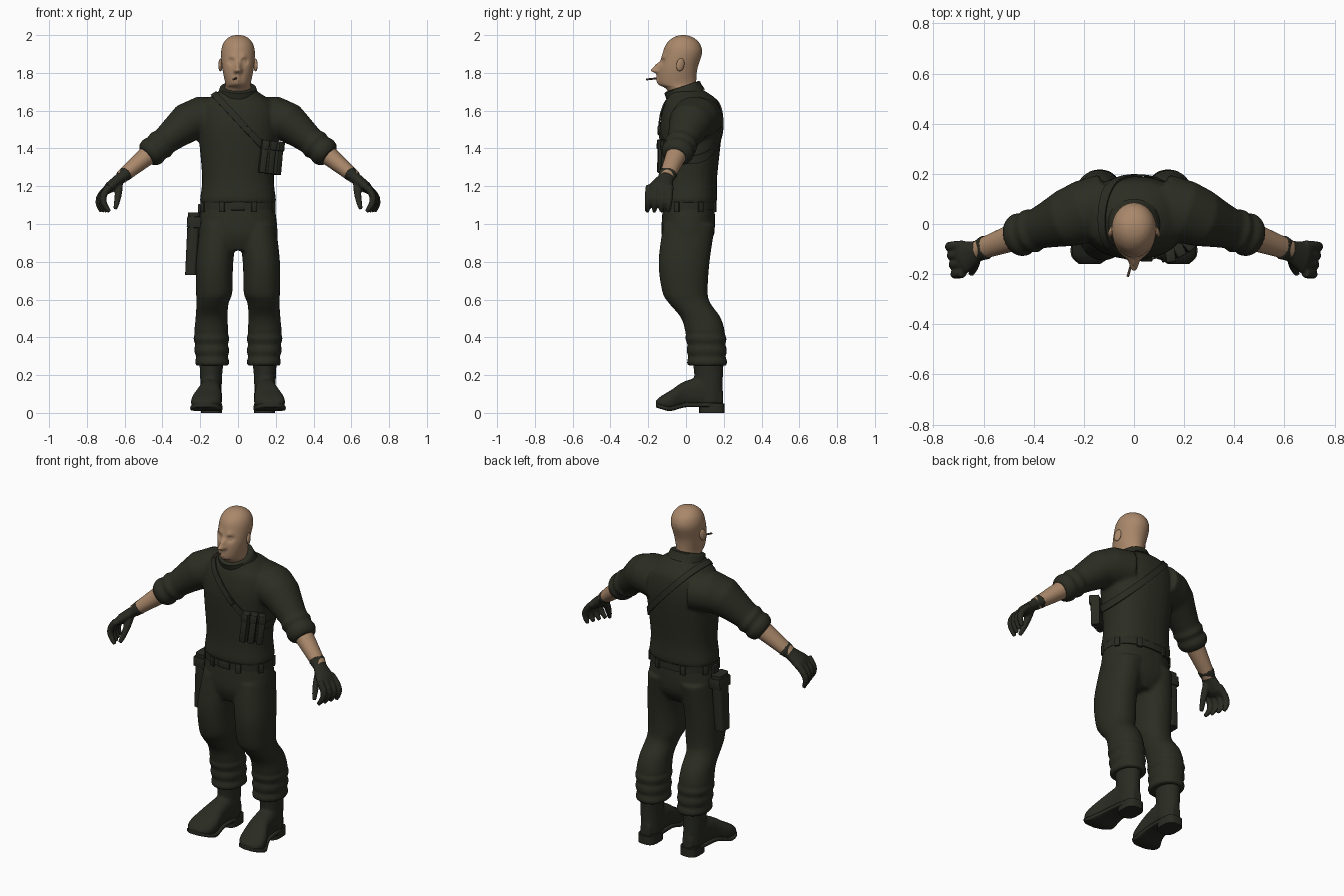
import bpy, bmesh, math
from mathutils import Vector, Matrix
from mathutils.bvhtree import BVHTree

cube = bpy.data.objects.get("Cube")
if cube:
    bpy.data.objects.remove(cube, do_unlink=True)

Y = Vector((0, 1, 0))
SIDES = (("left", 1), ("right", -1))


def material(name, rgb):
    m = bpy.data.materials.new(name)
    m.use_nodes = True
    m.diffuse_color = (*rgb, 1)
    m.node_tree.nodes["Principled BSDF"].inputs["Base Color"].default_value = (*rgb, 1)
    return m


cloth = material("dark olive cloth", (0.024, 0.026, 0.016))
leather = material("dark olive leather", (0.022, 0.024, 0.016))
skin = material("tan skin", (0.4, 0.245, 0.145))
paper = material("brown paper", (0.07, 0.045, 0.03))


def finish(name, bm, mat, mods=(), angle=50):
    """Turn a bmesh into an object with its modifiers applied."""
    bmesh.ops.recalc_face_normals(bm, faces=bm.faces)
    mesh = bpy.data.meshes.new(name)
    bm.to_mesh(mesh)
    bm.free()
    obj = bpy.data.objects.new(name, mesh)
    bpy.context.collection.objects.link(obj)
    for kind, settings in mods:
        mod = obj.modifiers.new(kind.title(), kind)
        for key, value in settings.items():
            setattr(mod, key, value)
    if mods:
        graph = bpy.context.evaluated_depsgraph_get()
        baked = bpy.data.meshes.new_from_object(obj.evaluated_get(graph))
        obj.modifiers.clear()
        obj.data = baked
    obj.data.materials.clear()
    obj.data.materials.append(mat)
    bpy.ops.object.select_all(action='DESELECT')
    obj.select_set(True)
    bpy.context.view_layer.objects.active = obj
    bpy.ops.object.shade_smooth_by_angle(angle=math.radians(angle))
    return obj


def fuse(voxel, rounds):
    return [('REMESH', dict(mode='VOXEL', voxel_size=voxel)),
            ('SMOOTH', dict(factor=0.5, iterations=rounds))]


def oval(power=2, sides=32):
    """Unit superellipse as (cosine, sine) pairs."""
    for k in range(sides):
        a = math.tau * k / sides
        yield [math.copysign(abs(f) ** (2 / power), f) for f in (math.cos(a), math.sin(a))]


def bridge(bm, loops):
    """Skin closed loops of points and cap both ends."""
    loops = [[bm.verts.new(p) for p in loop] for loop in loops]
    for low, high in zip(loops, loops[1:]):
        for k in range(len(low)):
            bm.faces.new((low[k - 1], low[k], high[k], high[k - 1]))
    bm.faces.new(loops[0])
    bm.faces.new(loops[-1])
    return bm


def smooth(rows, steps=4):
    """Spline more rows between the given ones."""
    pts = [rows[0], *rows, rows[-1]]
    out = []
    for p, q, r, s in zip(pts, pts[1:], pts[2:], pts[3:]):
        for t in (k / steps for k in range(steps)):
            out.append([b + t / 2 * (c - a + t * (2 * a - 5 * b + 4 * c - d + t * (3 * (b - c) + d - a)))
                        for a, b, c, d in zip(p, q, r, s)])
    return out + [rows[-1]]


def centred(rows):
    return [(h, -half, half, low, high) for h, half, low, high in rows]


def stack(bm, rows, s=1, power=2, lying=False):
    """Sections (height, inner x, outer x, front, back); lying ones run along y."""
    loops = []
    for h, x0, x1, b0, b1 in rows:
        loop = []
        for c, d in oval(power):
            x = s * (x0 + x1 + c * (x1 - x0)) / 2
            b = (b0 + b1 + d * (b1 - b0)) / 2
            loop.append((x, h, b) if lying else (x, b, h))
        loops.append(loop)
    return bridge(bm, loops)


def tube(bm, rings, s=1):
    """Rings (centre, thickness, width) square to the path they follow."""
    centres = [Vector((c[0] * s, c[1], c[2])) for c, _, _ in rings]
    loops = []
    for i, (_, thick, wide) in enumerate(rings):
        t = centres[min(i + 1, len(rings) - 1)] - centres[max(i - 1, 0)]
        u = Y.cross(t).normalized()
        v = t.cross(u).normalized()
        loops.append([centres[i] + u * c * thick + v * d * wide for c, d in oval()])
    return bridge(bm, loops)


def box(name, loc, size, mat=leather, turn=0, tilt=0, bevel=0.005):
    bm = bmesh.new()
    spin = Matrix.Rotation(turn, 4, 'Z') @ Matrix.Rotation(tilt, 4, 'Y')
    bmesh.ops.create_cube(bm, size=1, matrix=Matrix.Translation(loc) @ spin @ Matrix.Diagonal((*size, 1)))
    return finish(name, bm, mat, [('BEVEL', dict(width=bevel, segments=2))], 40)


def arm(x):
    """Centre line of the arm at a distance from the body's middle."""
    return Vector((x, 0.12 - 0.36 * x, min(1.56, 1.76 - 0.83 * x)))


# Shirt: trunk and sleeves fused, with rolled cuffs
trunk = [(1.11, .2, -.13, .16), (1.14, .2, -.135, .165), (1.25, .19, -.13, .165), (1.5, .21, -.14, .19),
         (1.62, .2, -.12, .18), (1.67, .15, -.1, .15), (1.71, .09, -.09, .09)]
sleeve = [(.1, .11), (.2, .115), (.27, .105), (.34, .085), (.39, .073), (.41, .083), (.43, .071),
          (.45, .081), (.47, .075), (.485, .06)]
bm = stack(bmesh.new(), smooth(centred(trunk)), power=2.3)
for _, s in SIDES:
    tube(bm, [(arm(x), r, r * 1.1) for x, r in sleeve], s)
shirt = finish("shirt", bm, cloth, fuse(.01, 4), 60)

# Collar, lower at the throat than at the nape
collar = [(1.68, .11, -.1, .1), (1.715, .1, -.11, .08), (1.73, .095, -.115, .075), (1.735, .085, -.105, .065)]
bm = stack(bmesh.new(), centred(collar))
for v in bm.verts:
    v.co.z += v.co.y / 3
finish("collar", bm, cloth)

# Trousers: hips and legs fused, with gathered folds above the boots
hips = [(1.12, .19, -.12, .15), (.95, .21, -.13, .15), (.86, .18, -.1, .1)]
leg = [(1, 0, .2, -.12, .155), (.8, .025, .222, -.145, .125), (.64, .03, .222, -.125, .115),
       (.58, .05, .22, -.09, .13), (.5, .055, .225, -.025, .185), (.4, .05, .232, 0, .21), (.25, .05, .222, .01, .215)]
folded = []
for z, *sides in smooth(leg, 8):
    fold = .006 * math.sin(z * 100) if z < .42 else 0
    folded.append((z, *(edge + fold * sign for edge, sign in zip(sides, (-1, 1, -1, 1)))))
bm = stack(bmesh.new(), smooth(centred(hips)), power=2.3)
for _, s in SIDES:
    stack(bm, folded, s, 2.2)
finish("trousers", bm, cloth, fuse(.01, 4), 60)

# Head
skull = [(1.68, .07, -.08, .07), (1.72, .07, -.11, .065), (1.745, .068, -.145, .055), (1.82, .083, -.145, .06),
         (1.9, .09, -.125, .085), (1.945, .083, -.11, .079), (1.975, .065, -.085, .056), (1.993, .04, -.055, .025),
         (2, .012, -.025, -.003)]
head = finish("head", stack(bmesh.new(), smooth(centred(skull))), skin,
              [('SUBSURF', dict(levels=2, render_levels=2))], 60)
# Nose, nostrils, bridge, sockets, eyeballs, brows, lips and chin: x, z, push, spread
face = [(0, 1.815, -.036, .016), (.012, 1.81, -.014, .01), (0, 1.84, -.02, .016), (.035, 1.86, .015, .016),
        (.035, 1.86, -.008, .008), (.03, 1.885, -.006, .017), (0, 1.785, -.008, .013),
        (0, 1.765, -.008, .012), (0, 1.745, -.007, .018)]
for v in head.data.vertices:
    x, y, z = v.co
    if y < -.05:
        v.co.y += sum(push * math.exp(-((abs(x) - fx) ** 2 + (z - fz) ** 2) / spread ** 2)
                      for fx, fz, push, spread in face)

# Cigarette
ends = (-.005, -.14, 1.773), (-.025, -.21, 1.765)
finish("cigarette", tube(bmesh.new(), [(p, .005, .005) for p in ends]), paper)

palm = [(0, .04, .05), (.3, .03, .042), (.8, .03, .065), (1, .02, .065)]
foot = [(.195, .11, .17, .03, .12), (.12, .09, .195, .03, .19), (0, .09, .21, .03, .17),
        (-.08, .085, .245, .01, .12), (-.13, .1, .245, .02, .09), (-.16, .14, .215, .03, .065)]
shaft = [(.05, .085, .195, .045, .195), (.18, .085, .2, .045, .195), (.28, .075, .205, .035, .2)]
heel = [(z, .085, .195, .07, .205) for z in (0, .05)]
fractions = [k / 6 for k in range(7)]
for side, s in SIDES:
    # Ear, swept back from the cheek
    bm = bmesh.new()
    place = Matrix.Translation((s * .092, -.03, 1.843)) @ Matrix.Rotation(s * .35, 4, 'Z') @ Matrix.Rotation(-.2, 4, 'X')
    bmesh.ops.create_uvsphere(bm, u_segments=20, v_segments=14, radius=1,
                              matrix=place @ Matrix.Diagonal((.01, .022, .035, 1)))
    finish(side + "_ear", bm, skin)

    # Bare forearm
    rings = [(arm(.43 + .19 * t), .057 - .023 * t, .06 - .02 * t) for t in fractions]
    finish(side + "_forearm", tube(bmesh.new(), rings, s), skin)

    # Gloved hand with curled fingers and a hanging thumb
    wrist, knuckles = arm(.59), Vector((.7, -.142, 1.175))
    bm = tube(bmesh.new(), [(wrist.lerp(knuckles, t), a, b) for t, a, b in palm], s)
    for i in range(4):
        rings = []
        for t in fractions:
            r = .019 - .008 * t ** 3
            p = (.68 + .035 * math.sin(math.pi * t) + .014 * i * t, .037 * i - .195 - .01 * t, 1.2 - .135 * t)
            rings.append((p, r, r))
        tube(bm, rings, s)
    rings = []
    for t in fractions:
        r = .021 - .01 * t ** 2
        rings.append(((.63 + .02 * t * t, -.125 - .075 * t, 1.22 - .14 * t), r, r))
    tube(bm, rings, s)
    finish(side + "_glove", bm, leather, fuse(.006, 3), 60)

    # Boot with a sole that follows the foot, and a block heel
    bm = stack(bmesh.new(), smooth(shaft), s)
    stack(bm, smooth(foot), s, 2.6, lying=True)
    finish(side + "_boot", bm, leather, fuse(.008, 4), 60)
    sole = [(y, x0 - .004, x1 + .004, low, low + .025) for y, x0, x1, low, _ in smooth(foot)]
    finish(side + "_sole", stack(bmesh.new(), sole, s, 5, lying=True), leather)
    finish(side + "_heel", stack(bmesh.new(), heel, s, 3), leather)

# Belt, buckle and loops
belt = [(z, .198, -.13, .16) for z in (1.075, 1.115)]
finish("belt", stack(bmesh.new(), centred(belt), power=2.3), leather)
box("buckle", (0, -.13, 1.095), (.075, .016, .045))
for i, (c, d) in enumerate(oval(2.3, 16)):
    if i % 2:
        box(f"belt_loop_{i // 2 + 1}", (c * .198, .015 + d * .145, 1.09), (.016, .03, .055),
            turn=math.atan2(d * .2, c * .15), bevel=.003)

# Chest strap laid on the shirt, from the right shoulder to the left flank
tree = BVHTree.FromPolygons([v.co for v in shirt.data.vertices], [p.vertices for p in shirt.data.polygons])
along = Vector((-.68, 0, .73)).normalized()
across = along.cross(Y)
bm = bmesh.new()
rows = []
for c, d in oval(sides=72):
    ray = along * c + Y * d
    row = []
    for w in (-.017, .017):
        hit = tree.ray_cast(Vector((.03, .03, 1.52)) + across * w, ray)[0]
        row.append(bm.verts.new(hit + ray * .002))
    rows.append(row)
for a, b in zip(rows, rows[1:] + rows[:1]):
    bm.faces.new((a[0], a[1], b[1], b[0]))
finish("chest_strap", bm, leather, [('SOLIDIFY', dict(thickness=.007, offset=1))])
box("strap_buckle", (.05, -.14, 1.495), (.045, .02, .03), tilt=.8)

# Chest pouches with flaps, turning around the ribs
for i in range(3):
    x, y, turn = .135 + .036 * i, .022 * i - .125, .15 + .3 * i
    box(f"pouch_{i + 1}", (x, y, 1.355 - .005 * i), (.036, .05, .17), turn=turn, tilt=.12)
    box(f"pouch_flap_{i + 1}", (x + .008, y, 1.42 - .005 * i), (.04, .056, .05), turn=turn, tilt=.12)

# Sheath on the right thigh, hung from the belt
sheath = [(.73, -.28, -.22, -.03, .05), (1.06, -.265, -.2, -.04, .06)]
finish("sheath", stack(bmesh.new(), sheath, power=4), leather)
box("sheath_flap", (-.233, .01, 1.01), (.074, .106, .06), tilt=.06)
box("sheath_hanger", (-.205, .01, 1.07), (.016, .05, .07))
